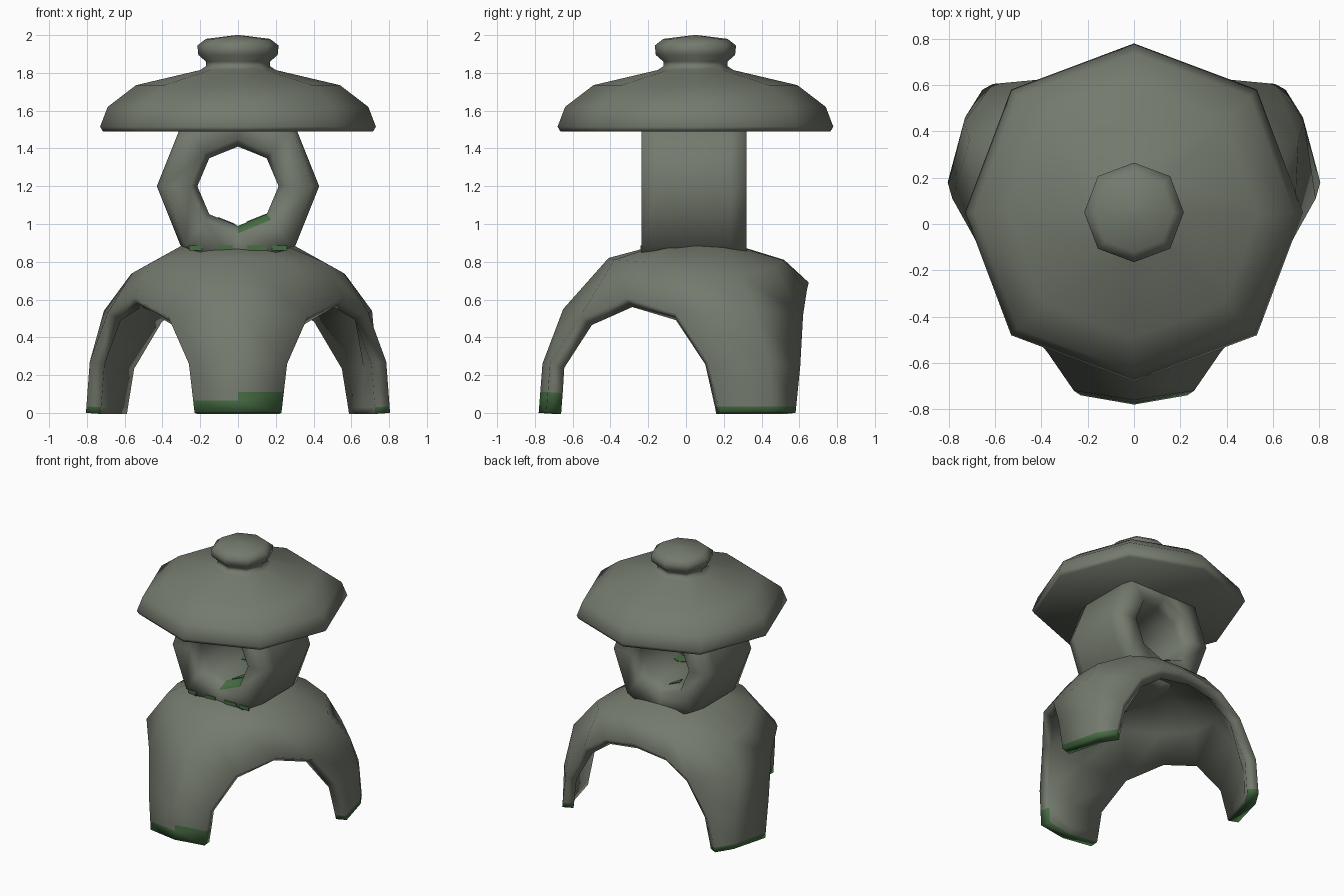
import bpy, bmesh, math
from mathutils import Vector

if "Cube" in bpy.data.objects:
    bpy.data.objects.remove(bpy.data.objects["Cube"])


def material(name, rgb):
    m = bpy.data.materials.new(name)
    m.diffuse_color = (*rgb, 1)
    m.use_nodes = True
    m.node_tree.nodes["Principled BSDF"].inputs["Base Color"].default_value = m.diffuse_color
    return m


STONE = material("grey green stone", (0.175, 0.195, 0.155))
MOSS = material("moss green", (0.06, 0.15, 0.055))


def finish(name, bm, mats, angle=60):
    me = bpy.data.meshes.new(name)
    bm.to_mesh(me)
    bm.free()
    for m in mats:
        me.materials.append(m)
    ob = bpy.data.objects.new(name, me)
    bpy.context.collection.objects.link(ob)
    bpy.ops.object.select_all(action='DESELECT')
    ob.select_set(True)
    bpy.context.view_layer.objects.active = ob
    bpy.ops.object.shade_smooth_by_angle(angle=math.radians(angle))
    return ob


def octagon(r, f):
    return [f(r * math.cos(i * math.pi / 4), r * math.sin(i * math.pi / 4)) for i in range(8)]


def bridge(bm, a, b):
    faces = []
    for i in range(len(a)):
        j = (i + 1) % len(a)
        faces.append(bm.faces.new((a[i], a[j], b[j], b[i])))
    return faces


def lathe(name, profile, cy):
    # eight-sided turned solid with slightly longer diagonals, closed by flat caps
    bm = bmesh.new()
    rings = []
    for r, z in profile:
        def place(x, y):
            k = 1.028 if abs(x * y) > 1e-6 else 1
            return (x * k, y * k + cy, z)
        rings.append([bm.verts.new(p) for p in octagon(r, place)])
    for a, b in zip(rings, rings[1:]):
        bridge(bm, a, b)
    bm.faces.new(rings[0])
    bm.faces.new(rings[-1])
    bmesh.ops.recalc_face_normals(bm, faces=bm.faces)
    return finish(name, bm, [STONE], 80)


# Roof running up through a short neck into its finial knob
lathe("roof_with_knob", [(0.715, 1.49), (0.73, 1.515), (0.69, 1.62), (0.54, 1.735), (0.20, 1.815),
                         (0.17, 1.835), (0.17, 1.86), (0.21, 1.895), (0.215, 1.945),
                         (0.17, 1.98), (0.01, 2.0)], 0.05)

# Lamp chamber: softly rounded octagonal tube running front to back, moss on the front sill
bm = bmesh.new()
loops = []
for rx, rz, y in ((0.395, 0.445, -0.235), (0.43, 0.445, -0.15), (0.43, 0.445, 0.235), (0.395, 0.445, 0.32),
                  (0.25, 0.25, 0.32), (0.215, 0.21, 0.24), (0.215, 0.21, -0.14), (0.25, 0.25, -0.235)):
    loops.append([bm.verts.new(p) for p in octagon(1, lambda x, z: (x * rx, y, z * rz + 1.2))])
for i in range(8):
    faces = bridge(bm, loops[i], loops[(i + 1) % 8])
    if i == 6:
        faces[6].material_index = 1
bmesh.ops.recalc_face_normals(bm, faces=bm.faces)
finish("lamp_chamber", bm, [STONE, MOSS], 180)

# Base: half of a three-legged dome as columns running from crown to foot, then mirrored
columns = [
    [(0, -.15, .89), (0, -.41, .82), (0, -.65, .55), (0, -.76, .26), (0, -.78, 0)],             # front leg
    [(.12, -.14, .89), (.22, -.38, .81), (.37, -.56, .51), (.26, -.72, .26), (.23, -.74, 0)],
    [(.24, -.06, .89), (.45, -.22, .80), (.56, -.32, .61)],                                     # side arch
    [(.29, .05, .89), (.56, .05, .74), (.69, -.06, .53), (.785, .11, .27), (.805, .18, 0)],     # back leg
    [(.26, .16, .89), (.57, .28, .73), (.71, .36, .54), (.735, .44, .26), (.73, .46, 0)],
    [(.18, .22, .89), (.43, .46, .77), (.45, .62, .52), (.61, .605, .25), (.655, .58, 0)],
    [(.10, .25, .89), (.22, .51, .81), (.26, .64, .65)],                                        # back arch
    [(0, .26, .89), (0, .52, .81), (0, .65, .69)],
]
bm = bmesh.new()
for side in (1, -1):
    cols = [[bm.verts.new((x * side, y, z)) for x, y, z in c] for c in columns]
    top = bm.verts.new((0, 0.05, 0.895))
    for a, b in zip(cols, cols[1:]):
        bm.faces.new((top, a[0], b[0])[::side])
        for i in range(min(len(a), len(b)) - 1):
            bm.faces.new((a[i], a[i + 1], b[i + 1], b[i])[::side])
bmesh.ops.remove_doubles(bm, verts=bm.verts, dist=0.001)


# Mossy feet: cut each leg at its moss line
def moss_line(f):
    c = f.calc_center_median()
    if c.y > -0.4:
        return 0.035
    return 0.11 if c.x > 0 else 0.065


for h in (0.11, 0.065, 0.035):
    fs = [f for f in bm.faces if moss_line(f) == h and min(v.co.z for v in f.verts) < 0.01]
    geom = fs + list({e for f in fs for e in f.edges}) + list({v for f in fs for v in f.verts})
    bmesh.ops.bisect_plane(bm, geom=geom, plane_co=(0, 0, h), plane_no=(0, 0, 1))
for f in bm.faces:
    if max(v.co.z for v in f.verts) < moss_line(f) + 0.001:
        f.material_index = 1
bmesh.ops.recalc_face_normals(bm, faces=bm.faces)
if max(bm.faces, key=lambda f: f.calc_center_median().z).normal.z < 0:
    bmesh.ops.reverse_faces(bm, faces=bm.faces)
# the repeated stone slots keep the inner wall free of moss
base = finish("three_legged_base", bm, [STONE, MOSS, STONE, STONE], 50)
solid = base.modifiers.new("wall", 'SOLIDIFY')
solid.thickness = 0.08
solid.offset = -1
solid.material_offset = 2


# Thin moss patches
def patch(name, pts, normal):
    bm = bmesh.new()
    n = Vector(normal).normalized() * 0.004
    low = [bm.verts.new(Vector(p) - n) for p in pts]
    high = [bm.verts.new(Vector(p) + n) for p in pts]
    bridge(bm, low, high)
    bm.faces.new(low)
    bm.faces.new(high)
    bmesh.ops.recalc_face_normals(bm, faces=bm.faces)
    finish(name, bm, [MOSS], 30)


def sill(s, y):
    return (0.152 * s, y, 0.99 + 0.0615 * abs(s))


patch("front_sill_moss", [sill(0.3, -0.14), sill(1, -0.14), sill(0.9, -0.05), sill(0.7, -0.05)], (-0.38, 0, 0.92))
patch("back_sill_moss", [sill(-0.1, 0.23), sill(-0.7, 0.23), sill(-0.5, 0.15), sill(-0.2, 0.19)], (0.38, 0, 0.92))
for i, (x0, x1) in enumerate(((-0.26, -0.19), (-0.11, -0.03), (0.05, 0.15), (0.18, 0.26))):
    patch("chamber_moss_%d" % (i + 1),
          [(x0, -0.237, 0.86), (x1, -0.237, 0.86), (x1, -0.237, 0.887), (x0, -0.237, 0.887)], (0, 1, 0))
